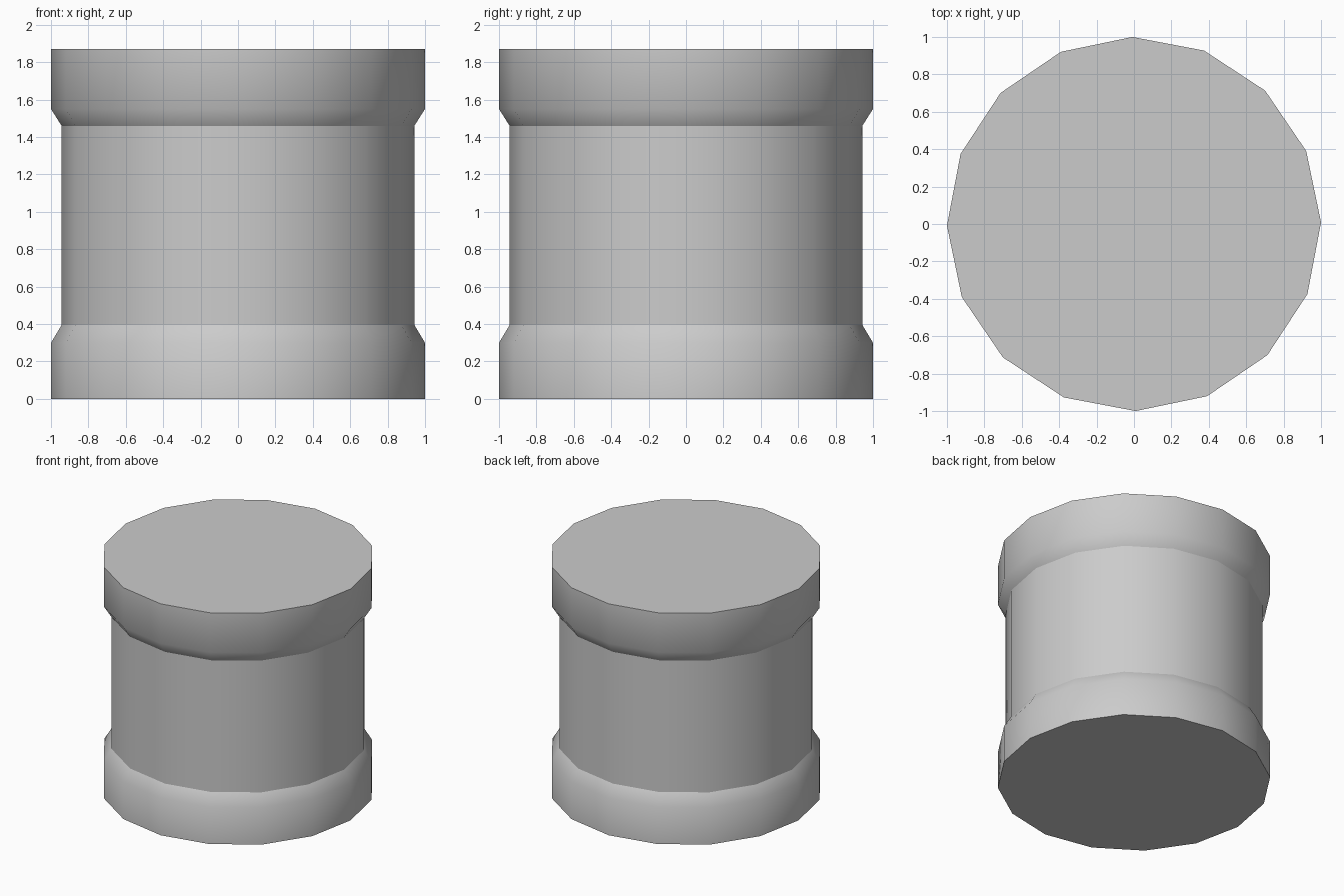
import bpy, bmesh, math

if "Cube" in bpy.data.objects:
    bpy.data.objects.remove(bpy.data.objects["Cube"])

SIDES = 16
TURN = math.radians(0.5)

# Outline from bottom to top: (radius, height)
PROFILE = [(1.0, 0.0), (1.0, 0.30), (0.943, 0.395),
           (0.943, 1.46), (1.0, 1.55), (1.0, 1.87)]
# Rings that stay crisp: both rims and where the collars meet the body
SHARP_RINGS = {0, 2, 3, 5}


def lathe(name, profile, sharp_rings):
    bm = bmesh.new()
    angles = [TURN + 2 * math.pi * i / SIDES for i in range(SIDES)]
    rings = [[bm.verts.new((r * math.cos(a), r * math.sin(a), z)) for a in angles]
             for r, z in profile]

    # Smooth side walls
    for low, high in zip(rings, rings[1:]):
        for i in range(SIDES):
            j = (i + 1) % SIDES
            bm.faces.new((low[i], low[j], high[j], high[i])).smooth = True

    # Flat end caps
    bm.faces.new(rings[0][::-1])
    bm.faces.new(rings[-1])

    # Crisp edges around the chosen rings
    for k in sharp_rings:
        for i in range(SIDES):
            bm.edges.get((rings[k][i], rings[k][(i + 1) % SIDES])).smooth = False

    mesh = bpy.data.meshes.new(name)
    bm.to_mesh(mesh)
    bm.free()
    obj = bpy.data.objects.new(name, mesh)
    bpy.context.collection.objects.link(obj)
    return obj


# Drum with a flared collar at each end
lathe("collared_drum", PROFILE, SHARP_RINGS)
